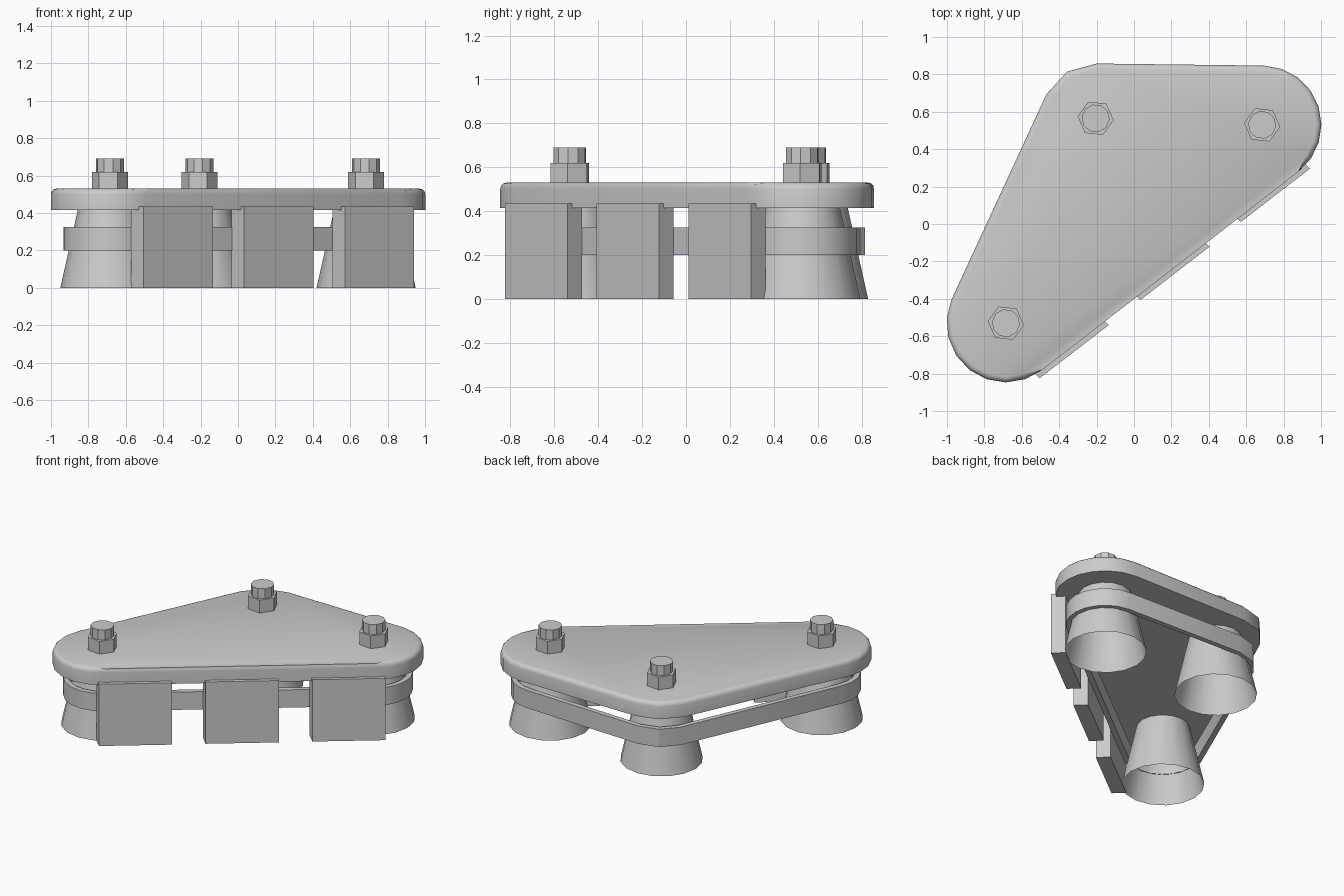
import bpy, bmesh
from math import radians, sin, cos
from mathutils import Vector

cube = bpy.data.objects.get("Cube")
if cube:
    bpy.data.objects.remove(cube, do_unlink=True)

grey = bpy.data.materials.new("plain grey")
grey.use_nodes = True
COLOUR = (0.6, 0.6, 0.6, 1)
grey.diffuse_color = COLOUR
grey.node_tree.nodes["Principled BSDF"].inputs["Base Color"].default_value = COLOUR

# Centres of the three posts
FRONT, BACK_LEFT, BACK_RIGHT = Vector((-0.685, -0.53)), Vector((0.685, 0.53)), Vector((-0.205, 0.565))
POSTS = {"front": FRONT, "back_left": BACK_LEFT, "back_right": BACK_RIGHT}


def finish(name, bm, smooth=None):
    mesh = bpy.data.meshes.new(name)
    bm.to_mesh(mesh)
    bm.free()
    obj = bpy.data.objects.new(name, mesh)
    bpy.context.collection.objects.link(obj)
    mesh.materials.append(grey)
    if smooth:
        bpy.ops.object.select_all(action='DESELECT')
        obj.select_set(True)
        bpy.context.view_layer.objects.active = obj
        bpy.ops.object.shade_smooth_by_angle(angle=radians(smooth))
    return obj


def arc(centre, radius, start, end, steps):
    angles = [radians(start + (end - start) * i / steps) for i in range(steps + 1)]
    return [centre + radius * Vector((cos(a), sin(a))) for a in angles]


def outline(radius, corner_radius):
    """Rounded triangle around the posts, counterclockwise."""
    return (arc(BACK_LEFT, radius, -52, 88, 8)
            + arc(BACK_RIGHT, corner_radius, 89, 154, 2)
            + arc(FRONT, radius, 156, 308, 8))


def prism(bm, points, low, high):
    rings = [[bm.verts.new((p.x, p.y, z)) for p in points] for z in (low, high)]
    bm.faces.new(rings[0][::-1])
    top = bm.faces.new(rings[1])
    bridge(bm, rings[0], rings[1])
    return top


def bridge(bm, a, b):
    for i in range(len(a)):
        j = (i + 1) % len(a)
        bm.faces.new((a[i], a[j], b[j], b[i]))


def cylinder(name, centre, sides, radius, low, high, turn):
    bm = bmesh.new()
    prism(bm, arc(centre, radius, turn, turn + 360 - 360 / sides, sides - 1), low, high)
    return finish(name, bm)


# Top plate with a rounded upper rim
bm = bmesh.new()
top = prism(bm, outline(0.317, 0.293), 0.415, 0.53)
bmesh.ops.bevel(bm, geom=list(top.edges), offset=0.03, segments=3,
                profile=0.5, affect='EDGES')
finish("top_plate", bm, 35)

# Belt wrapped around the posts
bm = bmesh.new()
rings = []
for radius, z in ((0.25, 0.2), (0.25, 0.325), (0.215, 0.325), (0.215, 0.2)):
    rings.append([bm.verts.new((p.x, p.y, z)) for p in outline(radius, radius)])
for i in range(4):
    bridge(bm, rings[i], rings[(i + 1) % 4])
finish("belt", bm, 25)

# Hollow flared feet, each with a nut and bolt above the plate
for place, centre in POSTS.items():
    bm = bmesh.new()
    rings = [[bm.verts.new((p.x, p.y, z)) for p in arc(centre, r, 0, 337.5, 15)]
             for r, z in ((0.265, 0), (0.172, 0.415))]
    bridge(bm, *rings)
    finish(place + "_foot", bm, 40)
    cylinder(place + "_nut", centre, 6, 0.097, 0.53, 0.62, -6)
    cylinder(place + "_bolt", centre, 10, 0.075, 0.62, 0.69, -6)

# Three slanted pads along the long side
along, inward = Vector((0.37, 0.285)), Vector((-0.067, 0.066))
for i, name in enumerate(("front", "middle", "rear")):
    corner = Vector((-0.505, -0.825)) + i * Vector((0.538, 0.418))
    bm = bmesh.new()
    prism(bm, [corner, corner + along, corner + along + inward, corner + inward], 0, 0.435)
    finish(name + "_pad", bm)
